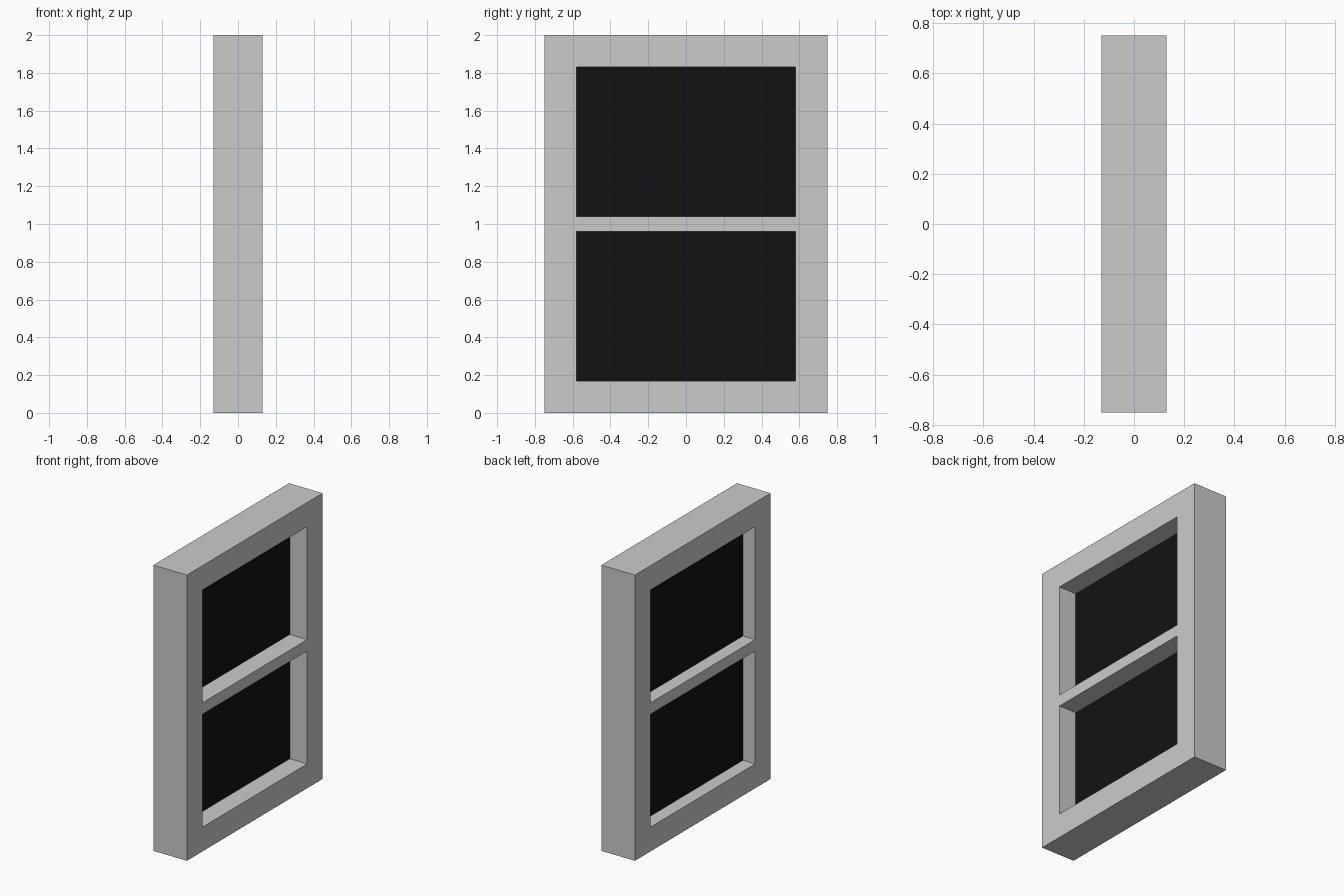
import bpy
import bmesh

if "Cube" in bpy.data.objects:
    bpy.data.objects.remove(bpy.data.objects["Cube"])

ys = [-0.75, -0.58, 0.58, 0.75]
zs = [0.0, 0.17, 0.96, 1.04, 1.83, 2.0]
OPENINGS = {(1, 1), (1, 3)}          # (column, row) cells left open


def panel(name, x, thickness, cells):
    """Flat cells in the YZ plane, welded and given an even thickness."""
    bm = bmesh.new()
    for i, j in cells:
        corners = [(ys[i], zs[j]), (ys[i + 1], zs[j]),
                   (ys[i + 1], zs[j + 1]), (ys[i], zs[j + 1])]
        bm.faces.new([bm.verts.new((0, y, z)) for y, z in corners])
    bmesh.ops.remove_doubles(bm, verts=bm.verts, dist=0.001)
    mesh = bpy.data.meshes.new(name)
    bm.to_mesh(mesh)
    bm.free()
    ob = bpy.data.objects.new(name, mesh)
    ob.location.x = x
    bpy.context.collection.objects.link(ob)
    mod = ob.modifiers.new("thickness", 'SOLIDIFY')
    mod.thickness = thickness
    mod.offset = 0
    return ob


# Outer frame and crossbar in one piece
panel("window_frame", 0, 0.26,
      [(i, j) for i in range(3) for j in range(5) if (i, j) not in OPENINGS])

# Dark glass panes, set slightly behind the middle of the frame
glass = bpy.data.materials.new("dark_glass")
glass.diffuse_color = (0.006, 0.006, 0.006, 1)
glass.use_nodes = True
glass.node_tree.nodes["Principled BSDF"].inputs["Base Color"].default_value = glass.diffuse_color
for name, cell in (("lower_pane", (1, 1)), ("upper_pane", (1, 3))):
    panel(name, -0.02, 0.03, [cell]).data.materials.append(glass)
